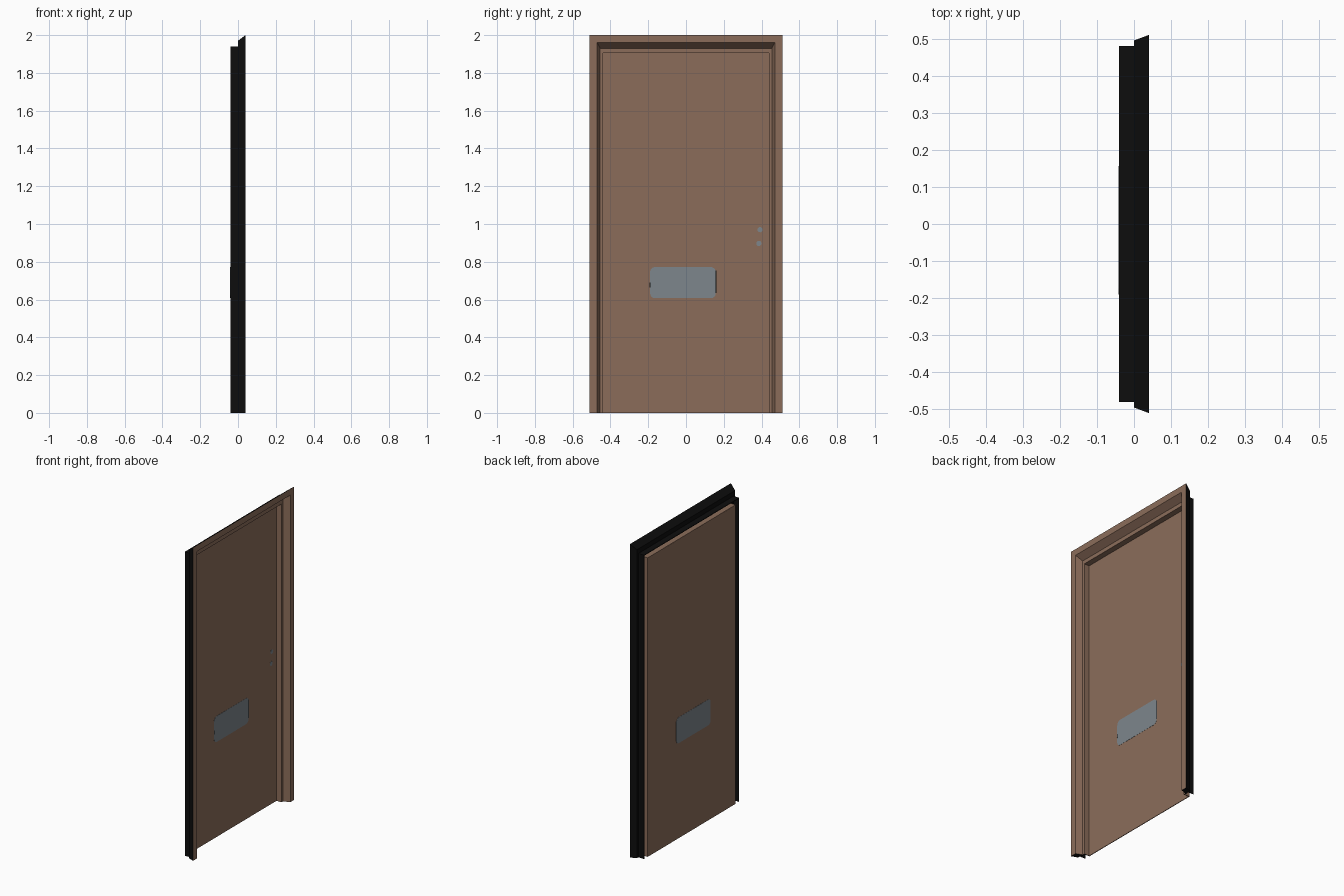
import bpy, bmesh, math

if "Cube" in bpy.data.objects:
    bpy.data.objects.remove(bpy.data.objects["Cube"])


def material(name, rgb):
    m = bpy.data.materials.new(name)
    m.diffuse_color = (*rgb, 1)
    m.use_nodes = True
    m.node_tree.nodes["Principled BSDF"].inputs["Base Color"].default_value = m.diffuse_color
    return m


BROWN = material("brown_wood", (0.26, 0.152, 0.102))
BLACK = material("black_backing", (0.004, 0.004, 0.004))
STEEL = material("grey_steel", (0.205, 0.238, 0.262))


def finish(name, bm, mats):
    bmesh.ops.recalc_face_normals(bm, faces=bm.faces[:])
    me = bpy.data.meshes.new(name)
    bm.to_mesh(me)
    bm.free()
    for m in mats:
        me.materials.append(m)
    ob = bpy.data.objects.new(name, me)
    bpy.context.collection.objects.link(ob)
    return ob


def plate(name, outline, x0, x1, mat):
    """Flat outline in y, z extruded along x."""
    bm = bmesh.new()
    face = bm.faces.new([bm.verts.new((x0, y, z)) for y, z in outline])
    ext = bmesh.ops.extrude_face_region(bm, geom=[face])
    for v in ext["geom"]:
        if isinstance(v, bmesh.types.BMVert):
            v.co.x = x1
    return finish(name, bm, [mat])


def rect(y0, y1, z0, z1):
    return [(y0, z0), (y1, z0), (y1, z1), (y0, z1)]


def rounded(y0, y1, z0, z1, r, n=4):
    pts = []
    corners = [(y1 - r, z1 - r), (y0 + r, z1 - r), (y0 + r, z0 + r), (y1 - r, z0 + r)]
    for k, (cy, cz) in enumerate(corners):
        for i in range(n + 1):
            a = math.pi / 2 * (k + i / n)
            pts.append((cy + r * math.cos(a), cz + r * math.sin(a)))
    return pts


# Frame: section as depth x, half width y, top z, colour of the face that follows
section = [
    (0.04, 0.47, 1.96, 0),       # casing front
    (0.04, 0.51, 2.0, 1),        # slanted outer edge
    (0.0, 0.495, 1.97, 1),
    (0.0, 0.48, 1.94, 1),        # outer jamb wall
    (-0.04, 0.48, 1.94, 1),
    (-0.04, 0.476, 1.936, 1),    # hollow back of the jamb
    (-0.004, 0.476, 1.936, 1),
    (-0.004, 0.444, 1.909, 0),   # rim around the door leaf
    (-0.04, 0.444, 1.909, 0),
    (-0.04, 0.44, 1.905, 0),
    (0.0, 0.44, 1.905, 0),       # door stop
    (0.0, 0.455, 1.93, 0),       # splayed reveal
]
bm = bmesh.new()
loops = []
for side, up in ((-1, 0), (-1, 1), (1, 1), (1, 0)):
    loops.append([bm.verts.new((x, side * y, up * z)) for x, y, z, c in section])
n = len(section)
for a, b in zip(loops, loops[1:]):
    for i in range(n):
        j = (i + 1) % n
        f = bm.faces.new((a[i], a[j], b[j], b[i]))
        f.material_index = section[i][3]
for loop in (loops[0], loops[-1]):
    bm.faces.new(loop).material_index = 1
finish("door_frame", bm, [BROWN, BLACK])

# Door leaf, set back behind the stop
plate("door_leaf", rect(-0.442, 0.442, 0, 1.907), -0.0402, -0.036, BROWN)

# Letter plate showing on both sides, with dark end edges
plate("letter_plate", rounded(-0.19, 0.157, 0.607, 0.772, 0.025), -0.0412, -0.035, STEEL)
plate("plate_end_shadow_gap", rect(0.156, 0.161, 0.635, 0.755), -0.036, -0.0352, BLACK)
plate("plate_small_gap", rect(-0.193, -0.188, 0.665, 0.69), -0.036, -0.0348, BLACK)

# Lock buttons
for name, y, z in (("upper_lock", 0.392, 0.97), ("lower_lock", 0.386, 0.897)):
    ring = [(y + 0.014 * math.cos(i * math.pi / 6), z + 0.014 * math.sin(i * math.pi / 6)) for i in range(12)]
    plate(name, ring, -0.0362, -0.035, STEEL)
